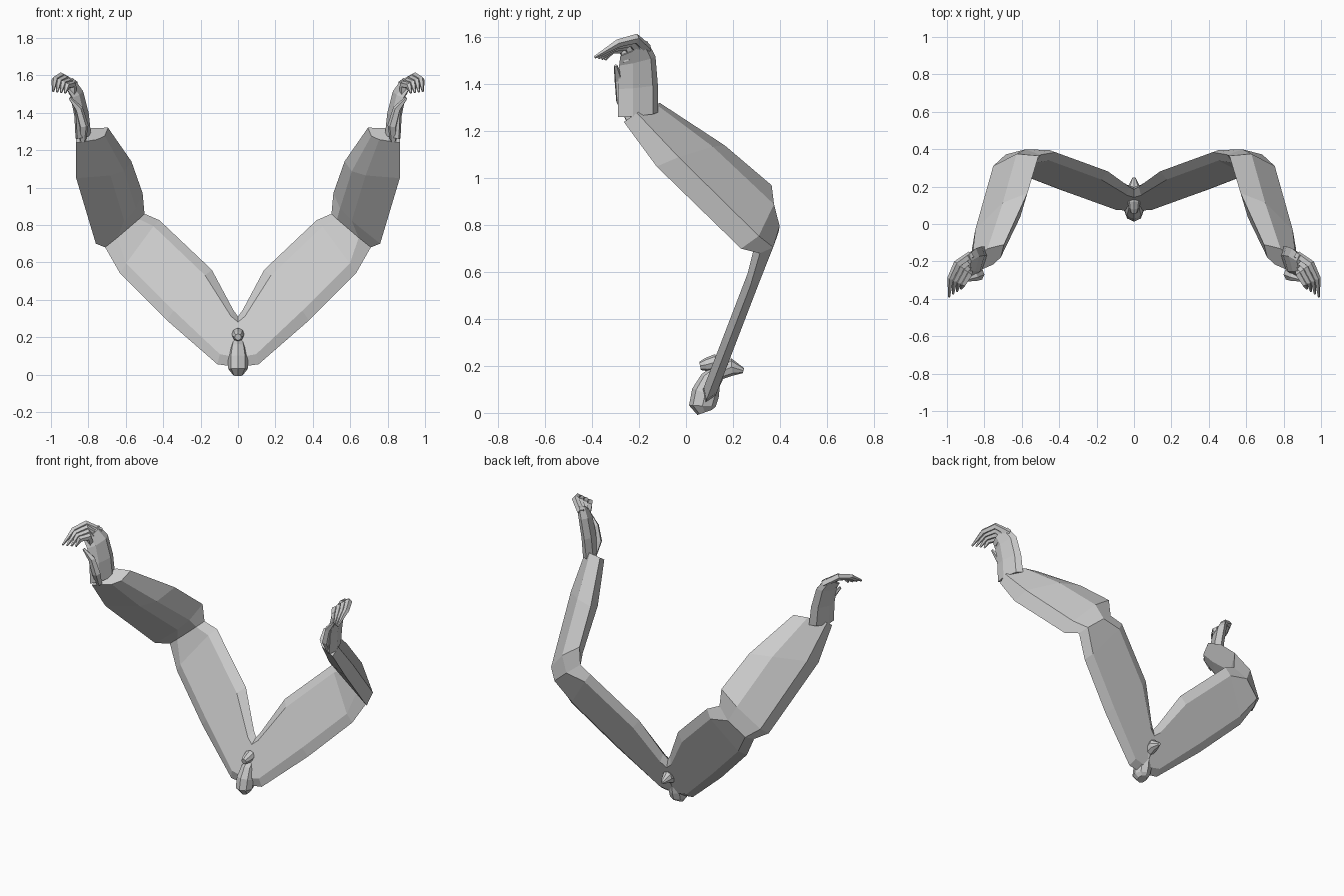
import bpy, bmesh
from math import cos, sin, tau
from mathutils import Vector as V

if "Cube" in bpy.data.objects:
    bpy.data.objects.remove(bpy.data.objects["Cube"])


def loft(name, rings, caps=(True, True), mirror=True):
    """Skin a list of equal-sized point rings, optionally mirrored across x."""
    bm = bmesh.new()
    vs = [[bm.verts.new(p) for p in r] for r in rings]
    n = len(rings[0])
    for a, b in zip(vs, vs[1:]):
        for i in range(n):
            j = (i + 1) % n
            bm.faces.new((a[i], a[j], b[j], b[i]))
    if caps[0]:
        bm.faces.new(vs[0][::-1])
    if caps[1]:
        bm.faces.new(vs[-1])
    bmesh.ops.recalc_face_normals(bm, faces=bm.faces)
    me = bpy.data.meshes.new(name)
    bm.to_mesh(me)
    bm.free()
    ob = bpy.data.objects.new(name, me)
    bpy.context.collection.objects.link(ob)
    if mirror:
        m = ob.modifiers.new("Mirror", 'MIRROR')
        m.use_clip = True
    return ob


def blade(a, b, n, t_out, t_in, f_out=(.15, .85), f_in=(.15, .85)):
    """Six-sided section from edge a to edge b, with facets out along n and in along -n."""
    a, b, n = V(a), V(b), V(n).normalized()
    return [a, a.lerp(b, f_out[0]) + n * t_out, a.lerp(b, f_out[1]) + n * t_out,
            b, a.lerp(b, f_in[1]) - n * t_in, a.lerp(b, f_in[0]) - n * t_in]


def tube(name, pts, radii, side, sq=1.0, n=6, mirror=True):
    """Low-poly tapered tube along a path; side fixes the section roll."""
    pts = [V(p) for p in pts]
    rings = []
    for i, p in enumerate(pts):
        d = (pts[min(i + 1, len(pts) - 1)] - pts[max(i - 1, 0)]).normalized()
        s = V(side)
        s = (s - d * s.dot(d)).normalized()
        u = d.cross(s)
        rings.append([p + s * radii[i] * cos(tau * k / n)
                      + u * radii[i] * sq * sin(tau * k / n) for k in range(n)])
    return loft(name, rings, mirror=mirror)


def on_plane(x, z):
    return (x, 0.066 + 0.385 * z, z)


# inner and outer limb segments in one skin
back = (0, 0.93, -0.36)
inner = [((0, .31), (0, .04)), ((.025, .345), (.11, .055)),
         ((.14, .56), (.38, .29)), ((.42, .825), (.63, .54))]
rings = [blade(on_plane(*a), on_plane(*b), back, .03, .03) for a, b in inner]
for p in rings[0]:
    p.x = 0
fo, fi = (.3, .8), (.3, .55)
rings += [
    blade((.50, .37, .86), (.71, .315, .68), (.35, .9, -.2), .05, .035, fo, (.2, .75)),
    blade((.51, .365, .97), (.76, .235, .70), (.65, .75, 0), .065, .06, fo, fi),
    blade((.57, .165, 1.14), (.865, -.125, 1.05), (.72, .6, .37), .06, .07, fo, fi),
    blade((.695, -.11, 1.32), (.865, -.265, 1.24), (.75, .5, .45), .05, .045, fo, fi),
]
loft("limb", rings, caps=(False, True))

# palm, its flat side turned outward
out = (.9, .45, -.1)
loft("palm", [
    blade((.80, -.12, 1.28), (.86, -.29, 1.26), out, .03, .03, (.2, .7), (.2, .7)),
    blade((.815, -.12, 1.40), (.865, -.29, 1.38), out, .028, .03, (.2, .7), (.2, .7)),
    blade((.845, -.13, 1.52), (.885, -.285, 1.48), out, .026, .028, (.2, .7), (.2, .7)),
    blade((.885, -.165, 1.585), (.91, -.28, 1.52), out, .022, .022, (.2, .7), (.2, .7)),
])

# four curled fingers
for i in range(4):
    k = i / 3
    tube(f"finger_{i + 1}", [
        V((.87, -.165, 1.55)).lerp(V((.885, -.25, 1.50)), k),
        V((.945, -.215, 1.595)).lerp(V((.885, -.27, 1.55)), k),
        V((.98, -.29, 1.575)).lerp(V((.915, -.32, 1.545)), k),
        V((.988, -.39, 1.515)).lerp(V((.925, -.345, 1.505)), k)],
        [.022, .022, .018, .006], (.9, .4, .1), n=5)

# thumb along the front edge of the palm
tube("thumb", [(.83, -.24, 1.25), (.825, -.275, 1.33), (.85, -.285, 1.42), (.90, -.30, 1.48)],
     [.018, .026, .022, .008], (.9, .4, 0), n=5)

# central body: bulb in front, passing through the limbs to a short tail
tube("central_bulb",
     [(0, .080, .002), (0, .070, .03), (0, .083, .085), (0, .105, .14), (0, .14, .175),
      (0, .195, .195), (0, .245, .18)],
     [.03, .052, .054, .042, .032, .034, .010], (1, 0, 0), sq=1.1, n=8, mirror=False)

# small faceted neck on the front
tube("neck", [(0, .06, .20), (0, .085, .205), (0, .12, .215), (0, .18, .205)],
     [.018, .028, .034, .028], (1, 0, 0), n=8, mirror=False)
